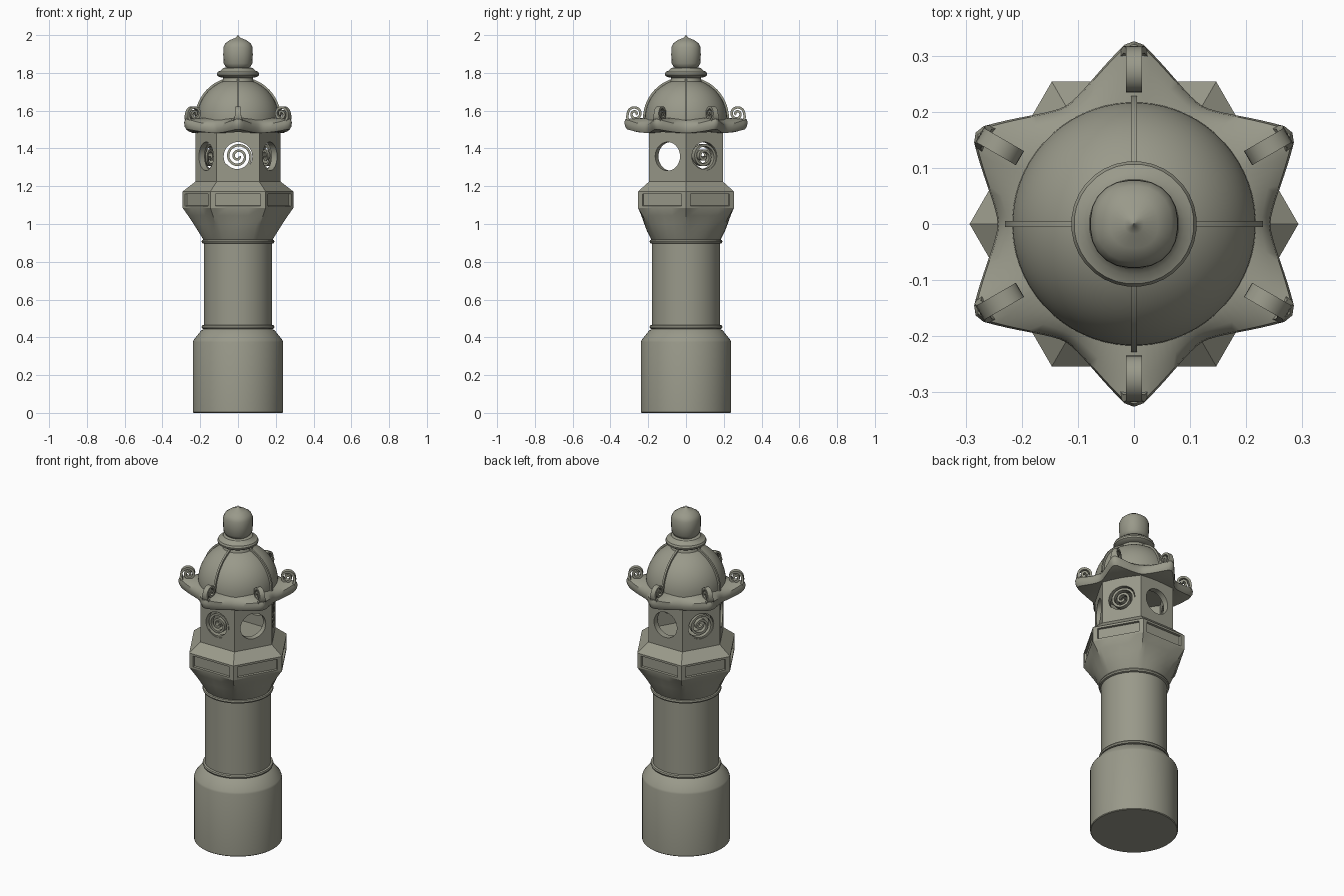
import bpy, bmesh, math
from mathutils import Matrix, Vector

if "Cube" in bpy.data.objects:
    bpy.data.objects.remove(bpy.data.objects["Cube"])

stone = bpy.data.materials.new("weathered grey stone")
stone.diffuse_color = (0.32, 0.32, 0.255, 1)
stone.use_nodes = True
stone.node_tree.nodes["Principled BSDF"].inputs["Base Color"].default_value = stone.diffuse_color
TAU = 2 * math.pi


def finish(bm, name, smooth=30):
    bmesh.ops.remove_doubles(bm, verts=bm.verts, dist=1e-5)
    bmesh.ops.recalc_face_normals(bm, faces=bm.faces)
    me = bpy.data.meshes.new(name)
    bm.to_mesh(me)
    bm.free()
    ob = bpy.data.objects.new(name, me)
    bpy.context.collection.objects.link(ob)
    me.materials.append(stone)
    bpy.ops.object.select_all(action='DESELECT')
    ob.select_set(True)
    bpy.context.view_layer.objects.active = ob
    bpy.ops.object.shade_smooth_by_angle(angle=math.radians(smooth))
    return ob


def loft(bm, rings, closed=False, caps=True):
    """Skin a list of point loops; returns the face bands."""
    vr = [[bm.verts.new(p) for p in r] for r in rings]
    n, bands = len(vr[0]), []
    pairs = list(zip(vr, vr[1:])) + ([(vr[-1], vr[0])] if closed else [])
    for a, b in pairs:
        bands.append([bm.faces.new((a[i], a[(i + 1) % n], b[(i + 1) % n], b[i]))
                      for i in range(n)])
    if caps and not closed:
        bm.faces.new(vr[0][::-1])
        bm.faces.new(vr[-1])
    return bands


def lathe(name, profile, n=48, square=0.0):
    """Turned part; square > 0 pushes the plan towards a rounded square."""
    bm = bmesh.new()
    rings = []
    for r, z in profile:
        ring = []
        for i in range(n):
            a = TAU * (i + .5) / n
            k = r * (1 - square * (1 - abs(math.sin(2 * a))))
            ring.append((k * math.cos(a), k * math.sin(a), z))
        rings.append(ring)
    loft(bm, rings)
    return finish(bm, name)


def ribbon(bm, path, widths, thick, place):
    """Sweep a flat bar along a 2D path (u, v); its width runs along w."""
    rings = []
    for i, p in enumerate(path):
        t = (path[min(i + 1, len(path) - 1)] - path[max(i - 1, 0)]).normalized()
        nrm = Vector((-t.y, t.x)) * thick / 2
        w = widths[i] / 2
        rings.append([place(p + nrm, -w), place(p + nrm, w),
                      place(p - nrm, w), place(p - nrm, -w)])
    loft(bm, rings)


def spiral(cx, cy, r0, r1, a0, turns, n):
    return [Vector((cx + (r0 + (r1 - r0) * i / n) * math.cos(a0 + TAU * turns * i / n),
                    cy + (r0 + (r1 - r0) * i / n) * math.sin(a0 + TAU * turns * i / n)))
            for i in range(n + 1)]


# Round base, shaft and moulded rings
lathe("base", [(.235, 0), (.239, .004), (.239, .375), (.235, .386), (.195, .436), (.18, .445)], 64)
lathe("shaft", [(.18, .43), (.18, .93)], 64)
for name, z in (("lower_ring", .455), ("upper_ring", .907)):
    lathe(name, [(.178, z - .012), (.19, z - .008), (.193, z), (.19, z + .008), (.178, z + .012)], 64)

# Bowl: round at the bottom, hexagonal at the top, one recessed panel per side
bm = bmesh.new()
fracs = (0, .09, .3, .5, .7, .91)


def bowl_ring(r, z, blend):
    pts = []
    for k in range(6):
        a, b = (Vector((math.cos(t), math.sin(t), 0)) for t in (k * TAU / 6, (k + 1) * TAU / 6))
        for f in fracs:
            h = a.lerp(b, f)
            p = h.normalized().lerp(h, blend) * r
            pts.append((p.x, p.y, z))
    return pts


bands = loft(bm, [bowl_ring(*q) for q in (
    (.182, .915, 0), (.21, .96, .15), (.235, 1.0, .45), (.265, 1.045, .8), (.293, 1.085, 1),
    (.293, 1.096, 1), (.293, 1.16, 1), (.293, 1.172, 1), (.225, 1.225, 1))])
bmesh.ops.recalc_face_normals(bm, faces=bm.faces)
for k in range(6):
    bmesh.ops.inset_region(bm, faces=bands[5][k * 6 + 1:k * 6 + 5], thickness=.002, depth=-.012)
finish(bm, "hexagonal_bowl", 25)

# Hollow hexagonal fire box with a round window in each wall
bm = bmesh.new()
N, ZC, HH, RW = 32, 1.358, .142, .076
for k in range(6):
    rot = Matrix.Rotation(k * TAU / 6, 3, 'Z')

    def wall_loop(apothem, window):
        pts = []
        for i in range(N):
            c, s = math.cos(TAU * i / N), math.sin(TAU * i / N)
            m = 1 / max(abs(c), abs(s))
            u, v = (RW * c, RW * s) if window else (apothem / math.sqrt(3) * c * m, HH * s * m)
            pts.append(rot @ Vector((u, -apothem, ZC + v)))
        return pts
    loft(bm, [wall_loop(.195, False), wall_loop(.195, True),
              wall_loop(.16, True), wall_loop(.16, False)], closed=True)
finish(bm, "fire_box")

# Spiral grilles in every other window
bm = bmesh.new()
for k in (0, 2, 4):
    rot = Matrix.Rotation(k * TAU / 6, 3, 'Z')
    path = spiral(0, ZC, .078, .008, math.radians(215), 2.4, 72)
    ribbon(bm, path, [.028] * len(path), .013,
           lambda p, w: rot @ Vector((p.x, -.178 + w, p.y)))
finish(bm, "window_spirals")

# Six-pointed roof brim with raised tips
bm = bmesh.new()


def brim_ring(r_in, f, z0, lift):
    """f = 0 is a circle of r_in, f = 1 is the full star outline."""
    pts = []
    for i in range(120):
        a = TAU * i / 120
        d = abs((math.degrees(a) % 60) - 30)
        t = min(1 - d / 30, .94)
        r = r_in + (.243 + .092 * t ** 1.7 - r_in) * f
        pts.append((r * math.cos(a), r * math.sin(a), z0 + lift * t ** 2))
    return pts


loft(bm, [brim_ring(*q) for q in (
    (.17, 0, 1.488, 0), (.19, .5, 1.482, .005), (.19, .9, 1.482, .022), (.19, .98, 1.492, .03),
    (.19, 1, 1.508, .036), (.19, .96, 1.526, .034), (.19, .7, 1.542, .018), (.2, 0, 1.562, 0))])
finish(bm, "roof_brim", 40)

# Curled horn on each tip
bm = bmesh.new()
for k in range(6):
    rot = Matrix.Rotation(k * TAU / 6 + TAU / 12, 3, 'Z')
    path = [Vector((.265, 1.525)), Vector((.288, 1.533)), Vector((.304, 1.547)), Vector((.311, 1.565))]
    path += spiral(.270, 1.583, .039, .006, 0, 1.6, 36)
    widths = [.075, .062, .048, .038] + [.029] * 37
    ribbon(bm, path, widths, .013, lambda p, w: rot @ Vector((p.x, w, p.y)))
finish(bm, "roof_horns", 40)

# Dome with four slim ribs
arc = [math.radians(a) for a in range(0, 73, 6)]
lathe("dome", [(.217, 1.53)] + [(.217 * math.cos(a), 1.557 + .213 * math.sin(a)) for a in arc], 64)
bm = bmesh.new()
for k in range(4):
    rot = Matrix.Rotation(k * TAU / 4, 3, 'Z')
    path = [Vector((.219, 1.548))] + [Vector((.217 * math.cos(a), 1.557 + .213 * math.sin(a))) for a in arc]
    ribbon(bm, path, [.011] * len(path), .022, lambda p, w: rot @ Vector((p.x, w, p.y)))
finish(bm, "dome_ribs")

# Collar and bud finial
lathe("collar", [(.09, 1.735), (.082, 1.757), (.078, 1.774), (.1, 1.778), (.11, 1.785), (.112, 1.795),
                 (.107, 1.806), (.09, 1.813), (.08, 1.825), (.05, 1.832)], 32)
lathe("finial", [(.05, 1.82), (.068, 1.832), (.079, 1.85), (.082, 1.895), (.081, 1.935), (.07, 1.957),
                 (.045, 1.974), (.018, 1.984), (.006, 1.992), (.001, 2.0)], 24, .05)
